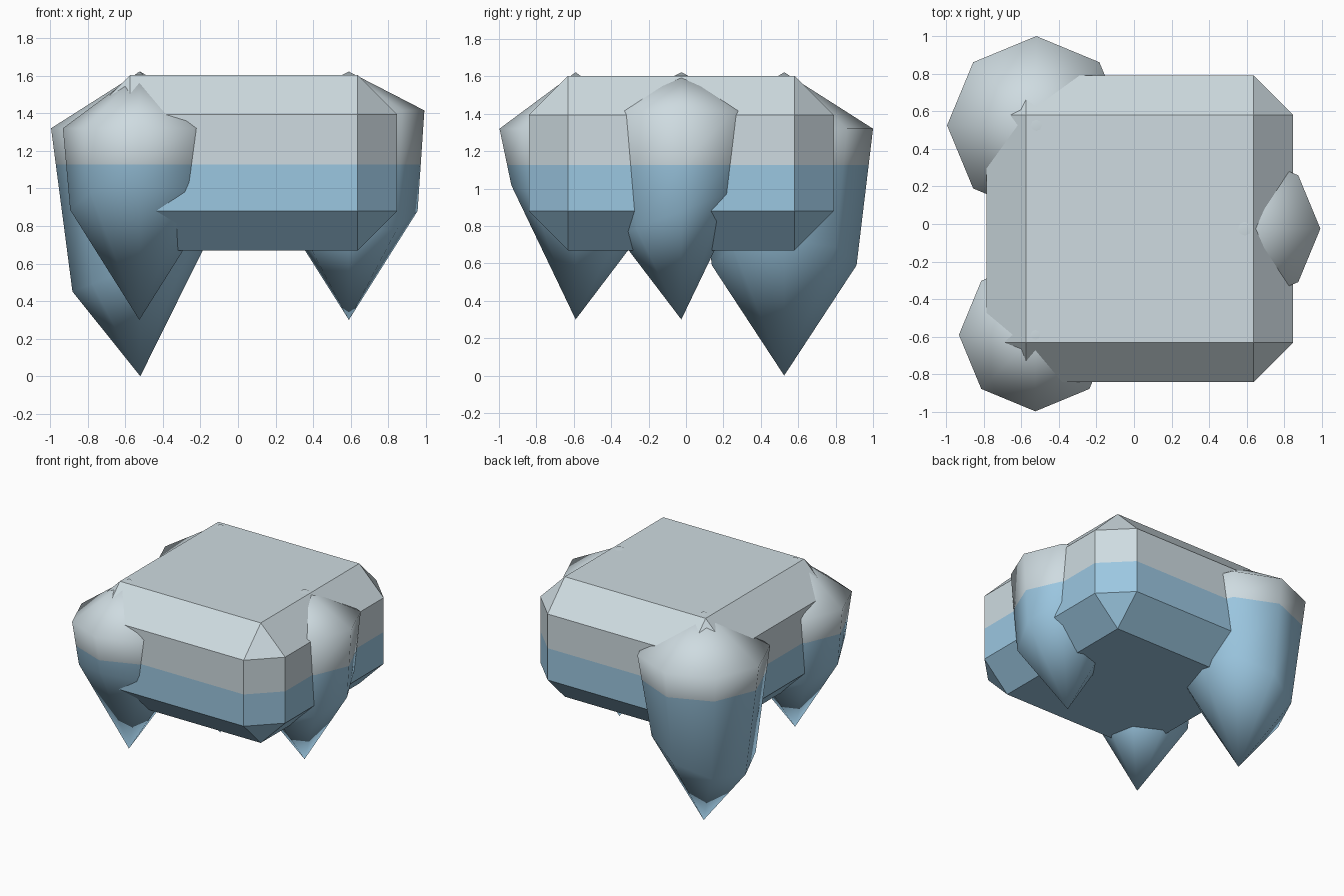
import bpy, bmesh, math
from mathutils import Vector, Matrix

if "Cube" in bpy.data.objects:
    bpy.data.objects.remove(bpy.data.objects["Cube"])

WATERLINE = 1.127


def material(name, rgb):
    m = bpy.data.materials.new(name)
    m.diffuse_color = (*rgb, 1)
    m.use_nodes = True
    m.node_tree.nodes["Principled BSDF"].inputs["Base Color"].default_value = m.diffuse_color
    return m


MATS = [material("pale_grey", (0.62, 0.71, 0.75)),
        material("light_blue", (0.33, 0.57, 0.75))]


def finish(bm, name, smooth):
    """Cut at the colour line, colour faces by height, and make the object."""
    bmesh.ops.recalc_face_normals(bm, faces=bm.faces)
    bmesh.ops.bisect_plane(bm, geom=bm.verts[:] + bm.edges[:] + bm.faces[:],
                           plane_co=(0, 0, WATERLINE), plane_no=(0, 0, 1))
    for f in bm.faces:
        f.smooth = smooth
        f.material_index = 1 if f.calc_center_median().z < WATERLINE else 0
    me = bpy.data.meshes.new(name)
    bm.to_mesh(me)
    bm.free()
    for m in MATS:
        me.materials.append(m)
    ob = bpy.data.objects.new(name, me)
    bpy.context.collection.objects.link(ob)
    return ob


# Main block: a box with wide single-segment chamfers
bm = bmesh.new()
lo, hi = Vector((-0.785, -0.84, 0.67)), Vector((0.847, 0.79, 1.603))
size = hi - lo
bmesh.ops.create_cube(bm, size=1, matrix=Matrix.Translation((lo + hi) / 2)
                      @ Matrix.Diagonal((*size, 1)))
bmesh.ops.bevel(bm, geom=bm.edges[:], offset=0.21, offset_type='OFFSET',
                segments=1, affect='EDGES')
finish(bm, "main_block", False)


def lobe(name, centre, tip_z, wide_r, wide_z, low_r, low_z, tilt_dir):
    """Eight-sided drop: top point, wide ring, tilted lower ring, tip."""
    bm = bmesh.new()
    cx, cy = centre
    tilt = math.radians(21)
    d = Vector(tilt_dir)          # direction in which the lower ring rises
    rings = []
    for r, z, t in ((wide_r, wide_z, 0), (low_r, low_z, tilt)):
        ring = []
        for i in range(8):
            a = i * math.tau / 8
            p = Vector((math.cos(a), math.sin(a))) * r
            along = p.dot(d)
            p -= d * along * (1 - math.cos(t))
            ring.append(bm.verts.new((cx + p.x, cy + p.y,
                                      z + along * math.sin(t))))
        rings.append(ring)
    top = bm.verts.new((cx, cy, 1.622))
    tip = bm.verts.new((cx, cy, tip_z))
    wide, low = rings
    for i in range(8):
        j = (i + 1) % 8
        bm.faces.new((top, wide[i], wide[j]))
        bm.faces.new((wide[j], wide[i], low[i], low[j]))
        bm.faces.new((tip, low[j], low[i]))
    finish(bm, name, True)


# Pointed lobes hanging from the block
lobe("large_back_lobe", (-0.52, 0.525), 0.0, 0.475, 1.32, 0.387, 0.59, (1, 0))
lobe("front_lobe", (-0.525, -0.59), 0.30, 0.407, 1.32, 0.368, 0.885, (0, -1))
lobe("right_lobe", (0.59, -0.025), 0.30, 0.402, 1.415, 0.366, 0.88, (0, 1))
